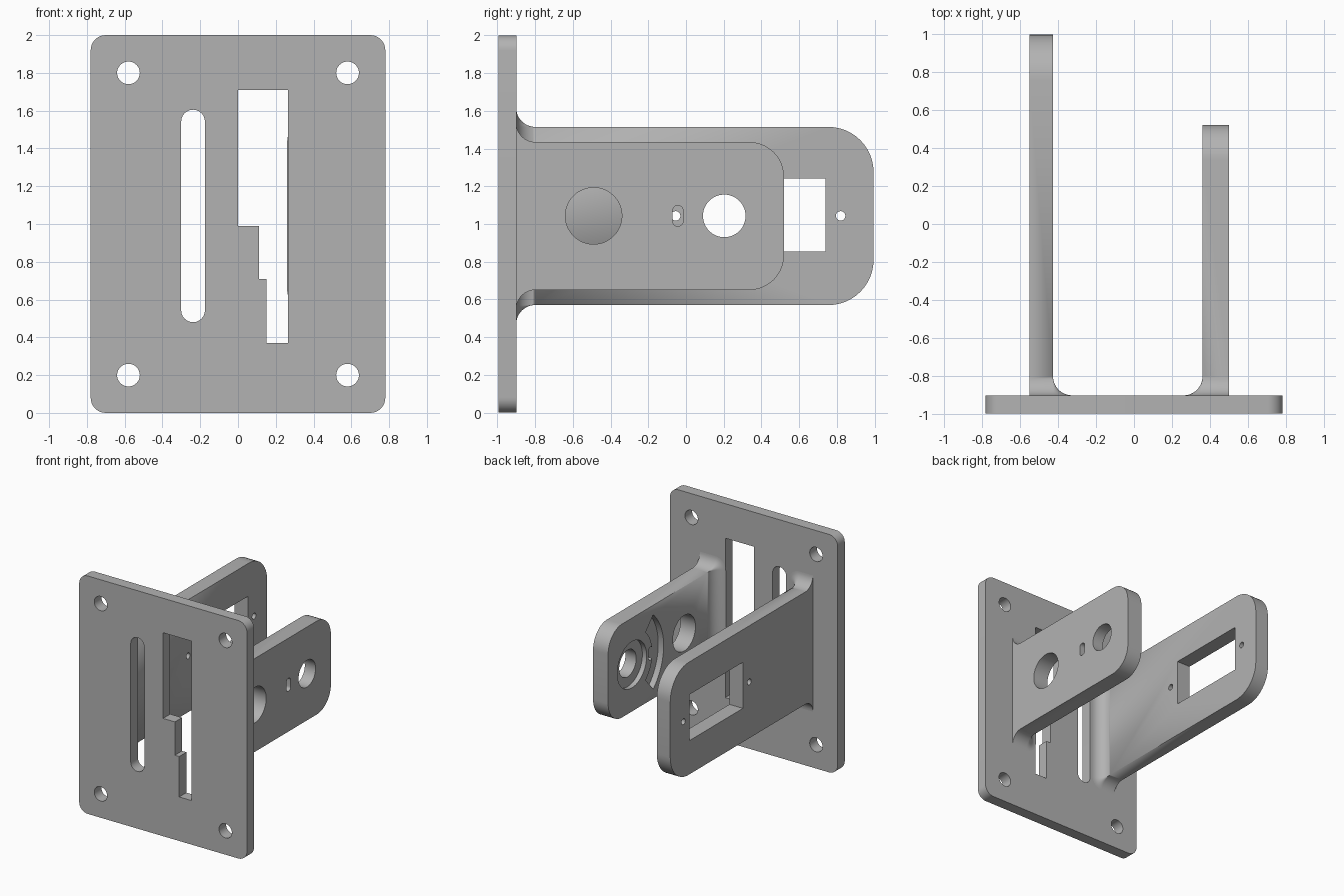
import bpy, bmesh
from math import sin, cos, pi, radians

cube = bpy.data.objects.get("Cube")
if cube:
    bpy.data.objects.remove(cube, do_unlink=True)

grey = bpy.data.materials.new("plain grey")
grey.use_nodes = True
colour = (0.45, 0.45, 0.45, 1)
grey.diffuse_color = colour
grey.node_tree.nodes["Principled BSDF"].inputs["Base Color"].default_value = colour


def finish(name, bm):
    bmesh.ops.remove_doubles(bm, verts=bm.verts, dist=1e-5)
    bmesh.ops.recalc_face_normals(bm, faces=bm.faces)
    mesh = bpy.data.meshes.new(name)
    bm.to_mesh(mesh)
    bm.free()
    mesh.materials.append(grey)
    ob = bpy.data.objects.new(name, mesh)
    bpy.context.collection.objects.link(ob)
    return ob


def loft(name, rings):
    """Closed solid through rings of equal point count."""
    bm = bmesh.new()
    rows = [[bm.verts.new(p) for p in ring] for ring in rings]
    n = len(rows[0])
    for a, b in zip(rows, rows[1:]):
        for i in range(n):
            j = (i + 1) % n
            bm.faces.new((a[i], a[j], b[j], b[i]))
    bm.faces.new(rows[0])
    bm.faces.new(rows[-1])
    return finish(name, bm)


def prism(name, outline, axis, lo, hi):
    """Extrude an (x, z) outline along y, or a (y, z) outline along x."""
    def place(t):
        return [(t, u, v) if axis == "x" else (u, t, v) for u, v in outline]
    return loft(name, [place(lo), place(hi)])


def arc(u, v, r, start, end, steps=12):
    angles = [radians(start + (end - start) * i / steps) for i in range(steps + 1)]
    return [(u + r * cos(a), v + r * sin(a)) for a in angles]


def circle(u, v, r):
    return arc(u, v, r, 0, 360, 48)[:-1]


def rect(u0, u1, v0, v1):
    return [(u0, v0), (u1, v0), (u1, v1), (u0, v1)]


def slot(u, v0, v1, r):
    return arc(u, v1 - r, r, 0, 180) + arc(u, v0 + r, r, 180, 360)


def combine(ob, other, operation):
    mod = ob.modifiers.new("combine", "BOOLEAN")
    mod.operation, mod.solver, mod.object = operation, "EXACT", other
    bpy.context.view_layer.objects.active = ob
    bpy.ops.object.modifier_apply(modifier=mod.name)
    bpy.data.objects.remove(other, do_unlink=True)


def cut(ob, outline, axis, lo, hi):
    combine(ob, prism("cutter", outline, axis, lo, hi), "DIFFERENCE")


def smooth(ob):
    bpy.ops.object.select_all(action="DESELECT")
    ob.select_set(True)
    bpy.context.view_layer.objects.active = ob
    bpy.ops.object.shade_smooth_by_angle(angle=radians(30))


FRONT, BACK, FILLET = -0.995, -0.9, 0.1

# Mounting plate with rounded corners
W, R = 0.78, 0.08
corners = [(W - R, 2 - R, 0), (R - W, 2 - R, 90), (R - W, R, 180), (W - R, R, 270)]
outline = [p for u, v, a in corners for p in arc(u, v, R, a, a + 90, 8)]
plate = prism("mounting_plate", outline, "y", FRONT, BACK)

# Screw holes, long slot and stepped opening
for x in (-0.58, 0.58):
    for z in (0.2, 1.8):
        cut(plate, circle(x, z, 0.06), "y", -1.1, -0.8)
cut(plate, slot(-0.238, 0.48, 1.605, 0.063), "y", -1.1, -0.8)
steps = [(0, 1.71), (0, 0.99), (0.11, 0.99), (0.11, 0.71),
         (0.15, 0.71), (0.15, 0.37), (0.265, 0.37), (0.265, 1.71)]
cut(plate, steps, "y", -1.1, -0.8)
smooth(plate)


def make_arm(name, outer, inner, tip, z0, z1, r):
    """Round-ended arm whose foot flares on the top, bottom and inner sides."""
    side = 1 if inner > outer else -1
    top = BACK + FILLET
    body = [(top, z0)] + arc(tip - r, z0 + r, r, -90, 0) \
        + arc(tip - r, z1 - r, r, 0, 90) + [(top, z1)]
    arm = prism(name, body, "x", min(outer, inner), max(outer, inner))
    rings = []
    for i in range(13):
        a = pi / 2 * i / 12
        y, d = top - FILLET * sin(a), FILLET * (1 - cos(a))
        ring = [(outer, z0 - d)] + arc(0, z0, d, -90, 0, 8) \
            + arc(0, z1, d, 0, 90, 8) + [(outer, z1 + d)]
        rings.append([(u if u == outer else inner + side * u, y, v) for u, v in ring])
    # Carry the foot slightly into the plate
    rings.append([(x, BACK - 0.01, z) for x, y, z in rings[-1]])
    bm = bmesh.new()
    rows = [[bm.verts.new(p) for p in ring] for ring in rings]
    n = len(rows[0])
    for k, (a, b) in enumerate(zip(rows, rows[1:])):
        for i in range(n):
            j = (i + 1) % n
            quad = (a[i], a[j], b[j], b[i])
            # The first ring collapses at its two inner corners
            if k == 0 and (a[i].co - a[j].co).length < 1e-6:
                quad = (a[i], b[j], b[i])
            bm.faces.new(quad)
    bm.faces.new([v for i, v in enumerate(rows[0])
                  if (v.co - rows[0][i - 1].co).length > 1e-6])
    bm.faces.new(rows[-1])
    combine(arm, finish("foot", bm), "UNION")
    return arm


# Long arm with rectangular window and two small screw holes
MID = 1.043
long_arm = make_arm("long_arm", -0.55, -0.425, 0.995, 0.57, 1.515, 0.24)
cut(long_arm, rect(0.03, 0.74, 0.853, 1.24), "x", -0.7, -0.3)
for y in (-0.055, 0.82):
    cut(long_arm, circle(y, MID, 0.025), "x", -0.7, -0.3)
smooth(long_arm)

# Short arm with shaft hole, cable hole and locating slot
short_arm = make_arm("short_arm", 0.5, 0.36, 0.52, 0.65, 1.435, 0.185)
cut(short_arm, circle(0.203, MID, 0.113), "x", 0.2, 0.6)
cut(short_arm, circle(-0.49, MID, 0.15), "x", 0.2, 0.6)
cut(short_arm, slot(-0.043, 0.988, 1.098, 0.028), "x", 0.2, 0.6)

# Shallow recesses on the inner face, around the shaft hole
cut(short_arm, circle(0.203, MID, 0.195), "x", 0.2, 0.4)
sector = arc(0.203, MID, 0.42, 132, 228, 24) + arc(0.203, MID, 0.27, 228, 132, 24)
cut(short_arm, sector, "x", 0.2, 0.41)
smooth(short_arm)
